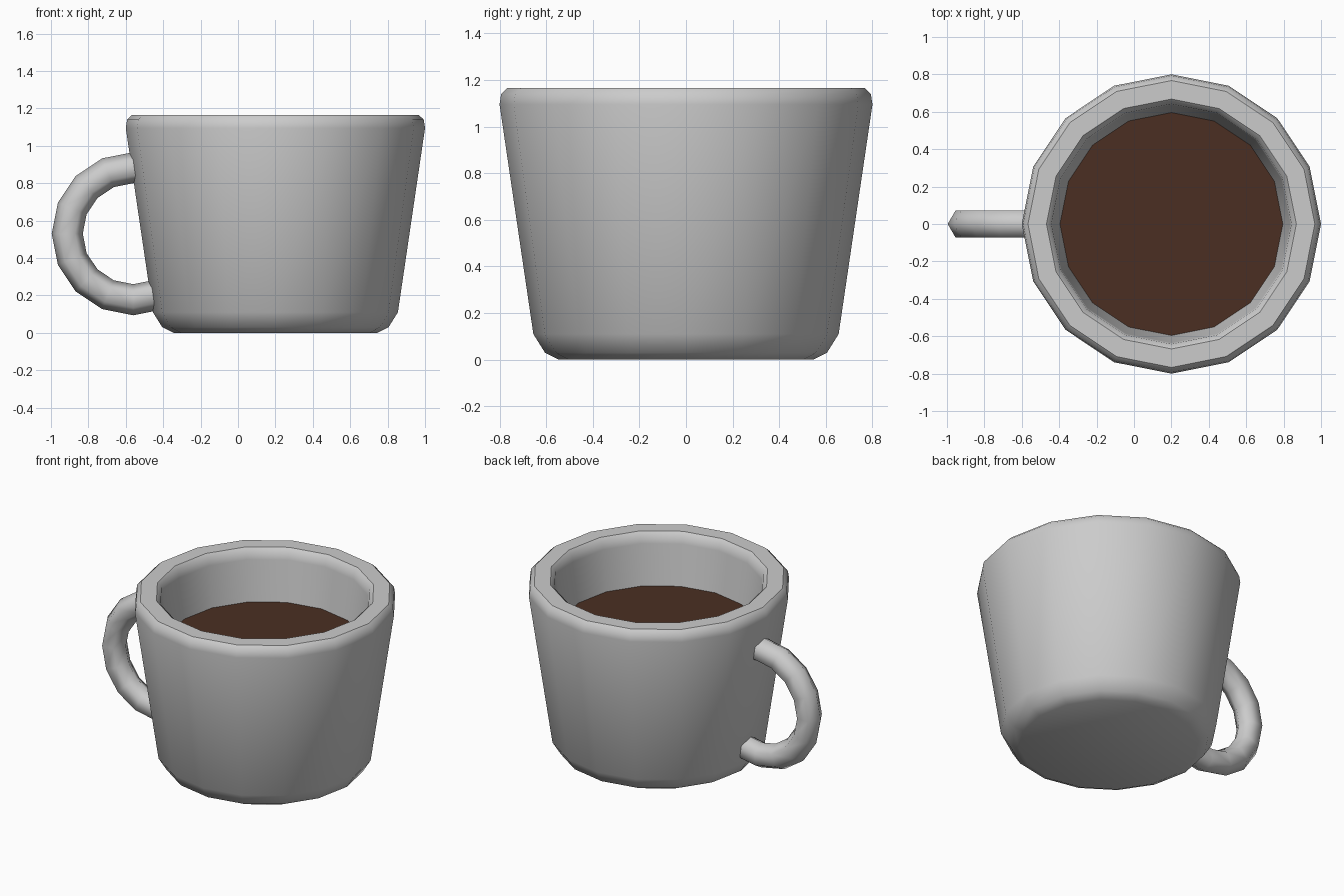
import bpy, bmesh
from math import sin, cos, pi, radians

if "Cube" in bpy.data.objects:
    bpy.data.objects.remove(bpy.data.objects["Cube"])

SIDES = 16
CUP_X = 0.2


def make_object(name, rings, closed_caps=True):
    """Skin a list of vertex rings with quads and cap both ends."""
    bm = bmesh.new()
    loops = [[bm.verts.new(p) for p in ring] for ring in rings]
    for a, b in zip(loops, loops[1:]):
        n = len(a)
        for i in range(n):
            j = (i + 1) % n
            bm.faces.new((a[i], a[j], b[j], b[i]))
    if closed_caps:
        bm.faces.new(loops[0][::-1])
        if len(loops) > 1:
            bm.faces.new(loops[-1])
    bmesh.ops.recalc_face_normals(bm, faces=bm.faces)
    mesh = bpy.data.meshes.new(name)
    bm.to_mesh(mesh)
    bm.free()
    obj = bpy.data.objects.new(name, mesh)
    bpy.context.collection.objects.link(obj)
    return obj


def smooth(obj, angle):
    bpy.ops.object.select_all(action='DESELECT')
    obj.select_set(True)
    bpy.context.view_layer.objects.active = obj
    bpy.ops.object.shade_smooth_by_angle(angle=radians(angle))


def circle(r, z):
    return [(CUP_X + r * cos(2 * pi * i / SIDES), r * sin(2 * pi * i / SIDES), z)
            for i in range(SIDES)]


# Cup body: outer base, wall, rounded rim, inner wall, inner floor
profile = [(0.545, 0.0), (0.605, 0.03), (0.655, 0.11),
           (0.80, 1.095), (0.793, 1.14), (0.767, 1.165),
           (0.668, 1.165), (0.642, 1.14), (0.635, 1.095),
           (0.50, 0.18)]
smooth(make_object("cup_body", [circle(r, z) for r, z in profile]), 40)

# Handle: six-sided tube along an arc, ends buried in the wall
HX, HZ, ARC_R, TUBE_R = -0.56, 0.53, 0.353, 0.083
angles = [80] + [90 + 22.5 * i for i in range(10)]
rings = []
for deg in angles:
    a = radians(deg)
    ring = []
    for k in range(6):
        t = k * pi / 3
        r = ARC_R + TUBE_R * cos(t)
        ring.append((HX + r * cos(a), TUBE_R * sin(t), HZ + r * sin(a)))
    rings.append(ring)
smooth(make_object("handle", rings), 65)

# Coffee surface
coffee = make_object("coffee", [circle(0.596, 0.83)])
for f in coffee.data.polygons:
    if f.normal.z < 0:
        f.flip()
mat = bpy.data.materials.new("coffee_brown")
mat.diffuse_color = (0.07, 0.028, 0.016, 1)
mat.use_nodes = True
mat.node_tree.nodes["Principled BSDF"].inputs["Base Color"].default_value = mat.diffuse_color
coffee.data.materials.append(mat)
